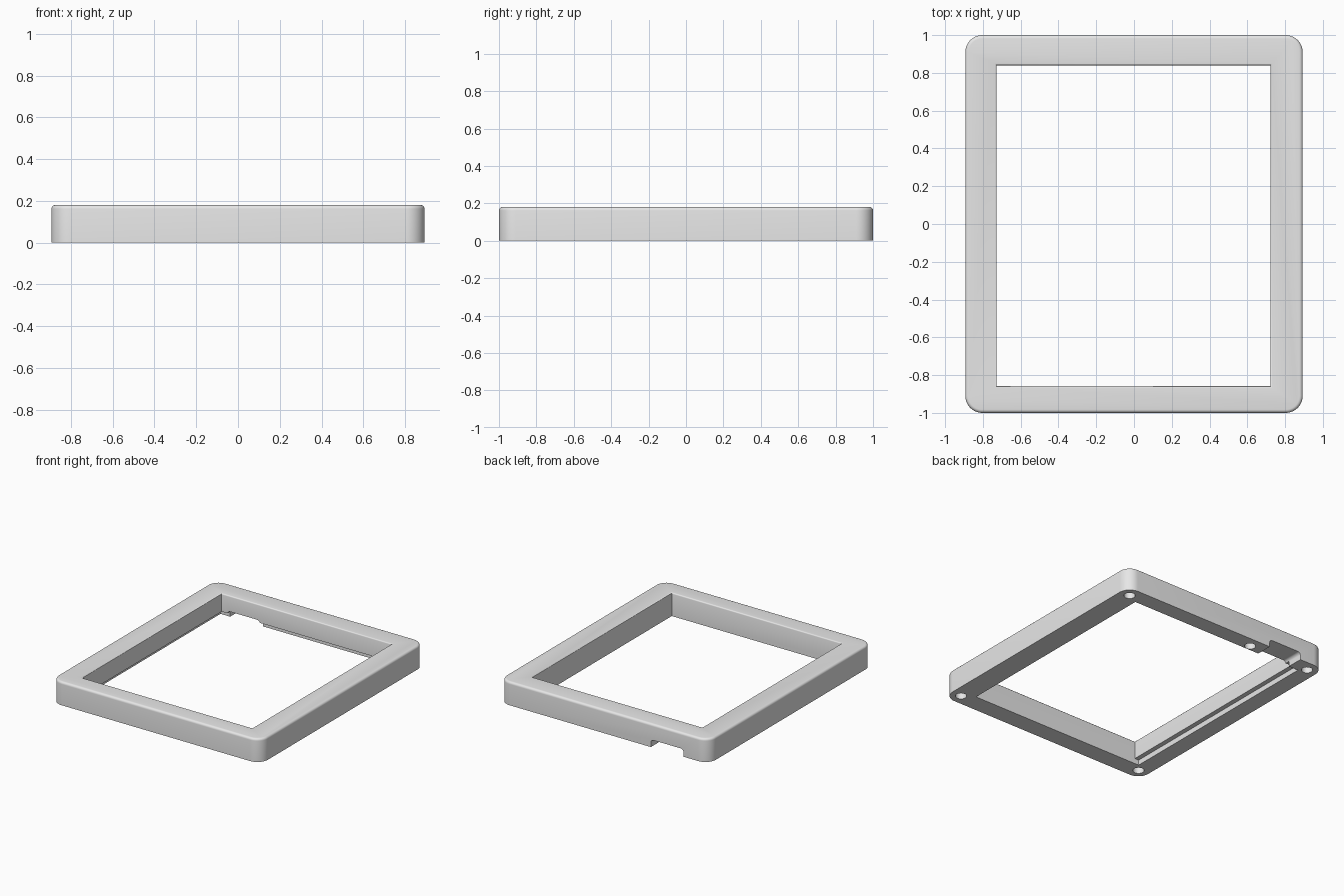
import bpy, bmesh, math

if "Cube" in bpy.data.objects:
    bpy.data.objects.remove(bpy.data.objects["Cube"], do_unlink=True)

HX, HY, H = 0.893, 1.0, 0.18                     # half sizes and height
X0, X1, Y0, Y1 = -0.727, 0.722, -0.858, 0.84     # window opening
INSET = 0.083                                    # screw hole distance from the sides

gray = bpy.data.materials.new("plain_gray")
gray.use_nodes = True
gray.diffuse_color = (0.8, 0.8, 0.8, 1)
gray.node_tree.nodes["Principled BSDF"].inputs["Base Color"].default_value = (0.8, 0.8, 0.8, 1)


def make_object(name, bm):
    bmesh.ops.recalc_face_normals(bm, faces=bm.faces)
    mesh = bpy.data.meshes.new(name)
    bm.to_mesh(mesh)
    bm.free()
    mesh.materials.append(gray)
    obj = bpy.data.objects.new(name, mesh)
    bpy.context.collection.objects.link(obj)
    return obj


def outline(x0, x1, y0, y1, r, steps=10):
    """Rectangle outline, rounded when r is above zero."""
    corners = [(x1 - r, y1 - r), (x0 + r, y1 - r), (x0 + r, y0 + r), (x1 - r, y0 + r)]
    if r == 0:
        return corners
    angles = [math.pi / 2 * i / steps for i in range(steps + 1)]
    return [(cx + r * math.cos(a + q * math.pi / 2), cy + r * math.sin(a + q * math.pi / 2))
            for q, (cx, cy) in enumerate(corners) for a in angles]


def loft(name, rings):
    """Closed solid through a stack of (outline, height) rings."""
    bm = bmesh.new()
    loops = [[bm.verts.new((x, y, z)) for x, y in pts] for pts, z in rings]
    for low, high in zip(loops, loops[1:]):
        for i in range(len(low)):
            j = (i + 1) % len(low)
            bm.faces.new((low[i], low[j], high[j], high[i]))
    bm.faces.new(loops[0][::-1])
    bm.faces.new(loops[-1])
    return make_object(name, bm)


def box(name, x0, x1, y0, y1, z0, z1):
    pts = outline(x0, x1, y0, y1, 0)
    return loft(name, [(pts, z0), (pts, z1)])


def cut(target, cutter):
    mod = target.modifiers.new("cut", 'BOOLEAN')
    mod.operation, mod.solver, mod.object = 'DIFFERENCE', 'EXACT', cutter
    bpy.context.view_layer.objects.active = target
    bpy.ops.object.modifier_apply(modifier=mod.name)
    bpy.data.objects.remove(cutter, do_unlink=True)


def fillet(radius, steps=5):
    """Inset and height pairs of a rounded top edge."""
    arc = [math.pi / 2 * i / steps for i in range(steps + 1)]
    return [(radius * (1 - math.cos(a)), H - radius + radius * math.sin(a)) for a in arc]


# Outer body with rounded corners and a rounded top edge
frame = loft("frame", [(outline(-HX, HX, -HY, HY, 0.09), 0)] + [
    (outline(-HX + d, HX - d, -HY + d, HY - d, 0.09 - d), z) for d, z in fillet(0.018)])

# Window opening, flaring out softly at the top
rings = [(0, -0.1)] + fillet(0.01, 3)
rings.append((rings[-1][0], H + 0.1))
cut(frame, loft("opening_cutter", [
    (outline(X0 - d, X1 + d, Y0 - d, Y1 + d, 0), z) for d, z in rings]))

# Shallow cable channel along the inner lower edges of two rails
LEDGE, RISE = 0.035, 0.04
cut(frame, box("side_channel_cutter", X0 - LEDGE, X0 + 0.1, Y0, Y1 + LEDGE, -0.1, RISE))
cut(frame, box("back_channel_cutter", X0 - LEDGE, X1, Y1 - 0.1, Y1 + LEDGE, -0.1, RISE))

# Cable notch through the back rail, with rounded upper corners
notch = box("notch_cutter", -0.68, -0.4, Y1 - 0.1, HY + 0.1, -0.1, 0.058)
bm = bmesh.new()
bm.from_mesh(notch.data)
edges = [e for e in bm.edges if all(v.co.z > 0 for v in e.verts)
         and abs(e.verts[0].co.x - e.verts[1].co.x) < 0.001]
bmesh.ops.bevel(bm, geom=edges, offset=0.025, segments=5, profile=0.5, affect='EDGES')
bm.to_mesh(notch.data)
bm.free()
cut(frame, notch)

# Blind screw holes in the underside
holes = [(sx * (HX - INSET), sy * (HY - INSET)) for sx in (-1, 1) for sy in (-1, 1)]
holes.append((-0.29, HY - INSET))
for x, y in holes:
    pts = outline(x - 0.04, x + 0.04, y - 0.04, y + 0.04, 0.04, 6)
    # Drop the doubled points where the quarter arcs meet
    pts = [p for i, p in enumerate(pts) if i % 7 != 6]
    cut(frame, loft("hole_cutter", [(pts, -0.1), (pts, 0.1)]))

# Smooth shading with crisp edges
bpy.ops.object.select_all(action='DESELECT')
frame.select_set(True)
bpy.context.view_layer.objects.active = frame
bpy.ops.object.shade_smooth_by_angle(angle=math.radians(30))
